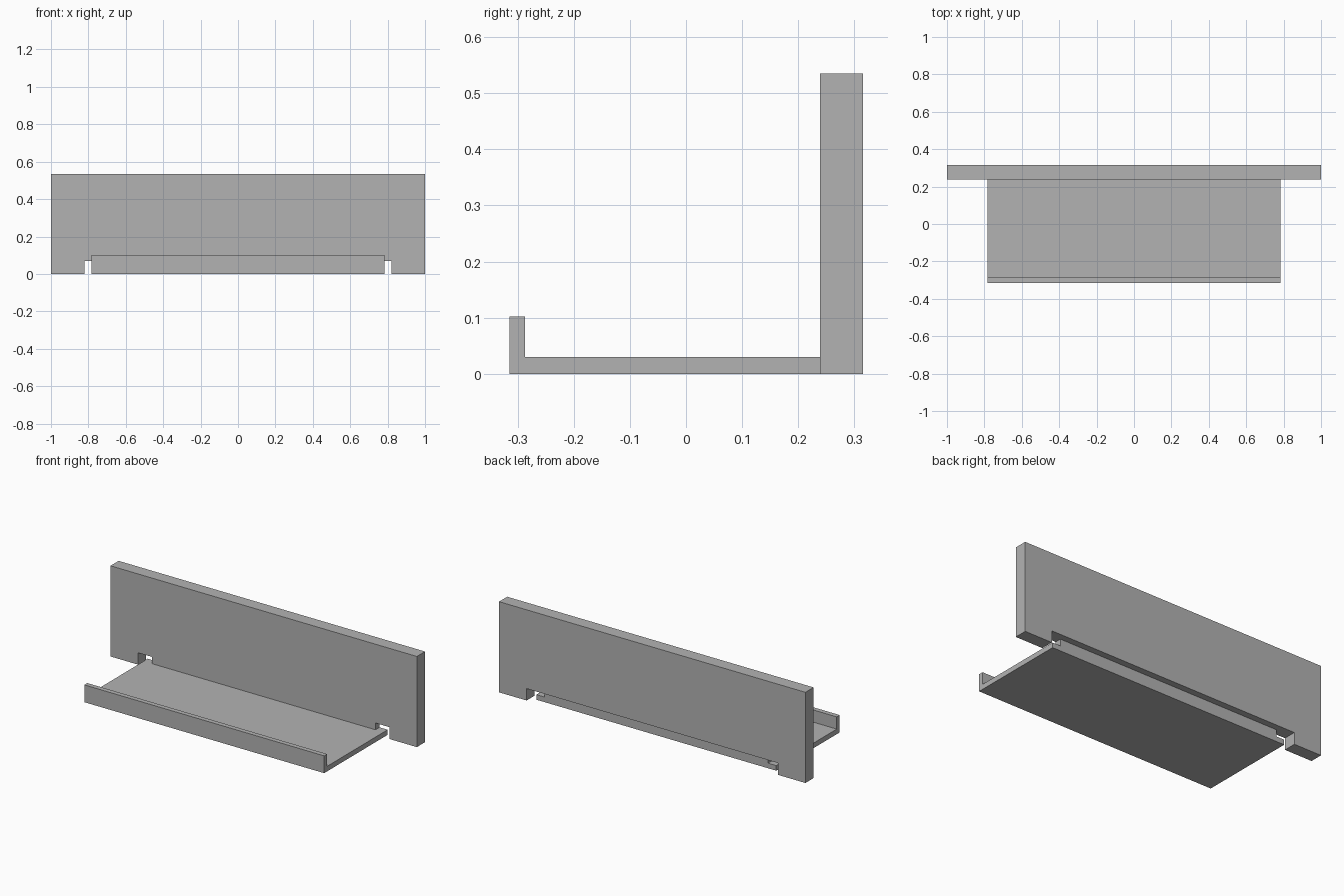
import bpy
import bmesh
from mathutils import Vector

cube = bpy.data.objects.get("Cube")
if cube:
    bpy.data.objects.remove(cube, do_unlink=True)

grey = bpy.data.materials.new("plain grey")
grey.use_nodes = True
colour = (0.45, 0.45, 0.45, 1)
grey.diffuse_color = colour
grey.node_tree.nodes["Principled BSDF"].inputs["Base Color"].default_value = colour


def extrude_profile(name, points, offset):
    """Extrude a closed planar outline along the offset into a solid."""
    bm = bmesh.new()
    face = bm.faces.new([bm.verts.new(p) for p in points])
    result = bmesh.ops.extrude_face_region(bm, geom=[face], use_keep_orig=True)
    moved = [g for g in result["geom"] if isinstance(g, bmesh.types.BMVert)]
    bmesh.ops.translate(bm, verts=moved, vec=Vector(offset))
    bmesh.ops.recalc_face_normals(bm, faces=bm.faces)
    mesh = bpy.data.meshes.new(name)
    bm.to_mesh(mesh)
    bm.free()
    mesh.materials.append(grey)
    obj = bpy.data.objects.new(name, mesh)
    bpy.context.collection.objects.link(obj)
    return obj


def mirrored(half):
    """Complete an outline from its +x half."""
    return half + [(-x, z) for x, z in reversed(half)]


# Main dimensions
front, back = -0.315, 0.315
board_front = 0.239
tray_back = (board_front + back) / 2
tray_half, tray_top = 0.783, 0.03
notch_top = 0.07

# Upright board with a shallow notch along its lower edge
outline = mirrored([(0.82, notch_top), (0.82, 0), (1, 0), (1, 0.535)])
extrude_profile("back_board", [(x, board_front, z) for x, z in outline],
                (0, back - board_front, 0))

# Shelf tray with a raised front lip, ending halfway under the board
section = [(front, 0), (tray_back, 0), (tray_back, tray_top),
           (front + 0.028, tray_top), (front + 0.028, 0.102), (front, 0.102)]
extrude_profile("shelf_tray", [(-tray_half, y, z) for y, z in section],
                (2 * tray_half, 0, 0))

# Web that joins the tray to the board inside the notch
web = mirrored([(0.73, tray_top), (0.73, notch_top)])
extrude_profile("joining_web", [(x, board_front, z) for x, z in web],
                (0, tray_back - board_front, 0))
